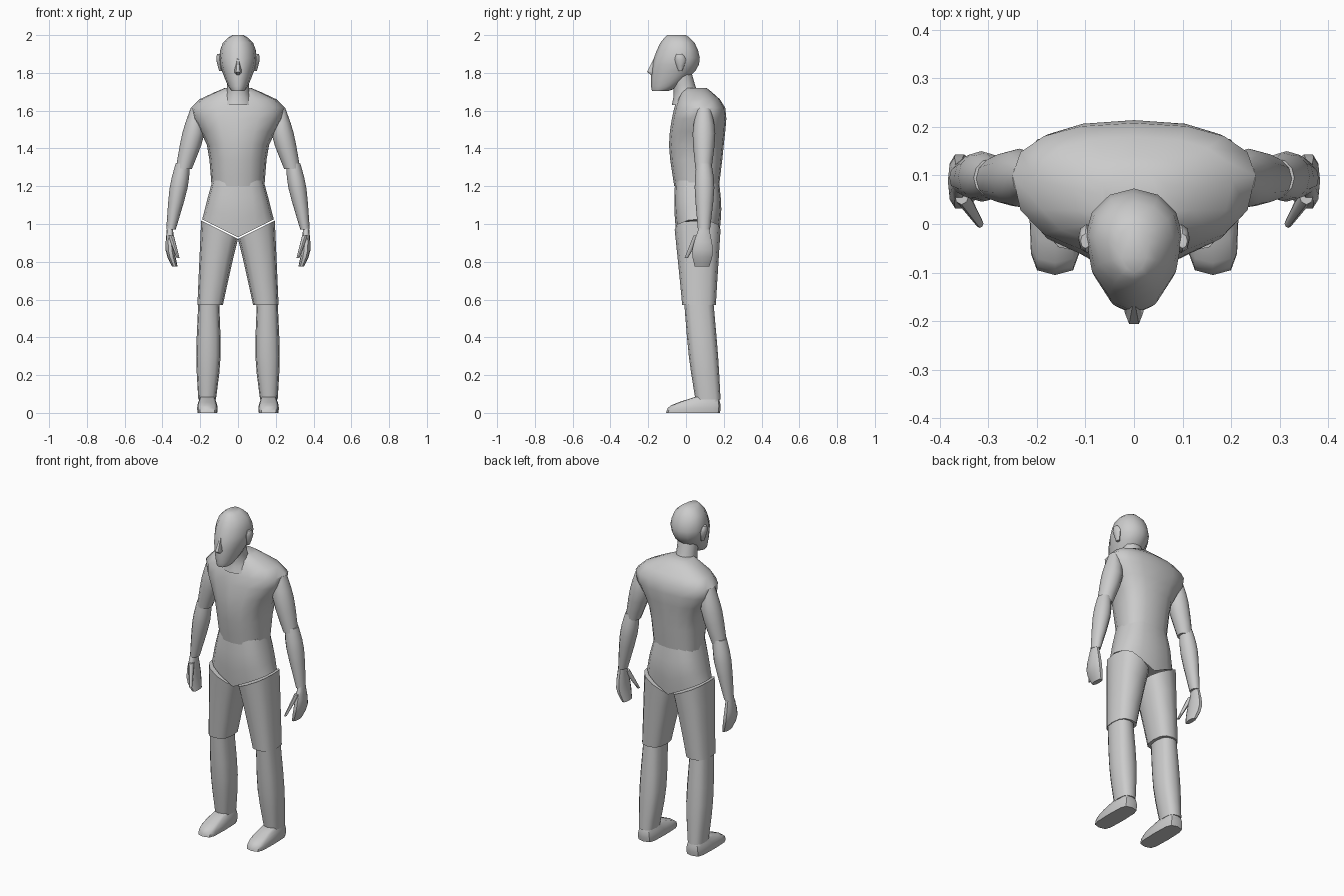
import bpy
import bmesh
from math import cos, sin, pi, radians, copysign

old = bpy.data.objects.get("Cube")
if old:
    bpy.data.objects.remove(old)

GREY = (0.6, 0.6, 0.6, 1)
grey = bpy.data.materials.new("plain grey")
grey.use_nodes = True
grey.diffuse_color = GREY
grey.node_tree.nodes["Principled BSDF"].inputs["Base Color"].default_value = GREY


def signed_power(value, power):
    return copysign(abs(value) ** power, value)


def spline(before, start, end, after, t):
    """One coordinate of a smooth curve running through the stations."""
    slope_in, slope_out = (end - before) / 2, (after - start) / 2
    rise = end - start
    return (start + slope_in * t + (3 * rise - 2 * slope_in - slope_out) * t ** 2
            + (slope_in + slope_out - 2 * rise) * t ** 3)


def resample(stations, steps):
    padded = [stations[0], *stations, stations[-1]]
    rings = []
    for group in zip(padded, padded[1:], padded[2:], padded[3:]):
        for step in range(steps):
            rings.append([spline(*values, step / steps) for values in zip(*group)])
    return rings + [stations[-1]]


def no_lift(along, x):
    return 0


def add_body_part(name, stations, sides=12, power=1, middle=0.5, steps=3,
                  paired=False, lift=no_lift):
    """Skin stations of (z, inner x, outer x, front y, back y) with rounded rings."""
    bm = bmesh.new()
    rings = resample(stations, steps)
    loops = []
    for index, (z, inner, outer, front, back) in enumerate(rings):
        along = index / (len(rings) - 1)
        widest = front + (back - front) * middle
        loop = []
        for side in range(sides):
            angle = 2 * pi * side / sides
            across = signed_power(cos(angle), power)
            depth = signed_power(sin(angle), power)
            x = (inner + outer + (outer - inner) * across) / 2
            y = widest + depth * (back - widest if depth > 0 else widest - front)
            loop.append(bm.verts.new((x, y, z + lift(along, x))))
        loops.append(loop)
    for lower, upper in zip(loops, loops[1:]):
        for side in range(sides):
            after = (side + 1) % sides
            bm.faces.new((lower[side], lower[after], upper[after], upper[side]))
    bm.faces.new(loops[0])
    bm.faces.new(loops[-1])
    bmesh.ops.recalc_face_normals(bm, faces=bm.faces)
    mesh = bpy.data.meshes.new(name)
    bm.to_mesh(mesh)
    bm.free()
    mesh.materials.append(grey)
    part = bpy.data.objects.new(name, mesh)
    bpy.context.collection.objects.link(part)
    if paired:
        part.modifiers.new("mirror", "MIRROR")
    bpy.ops.object.select_all(action="DESELECT")
    part.select_set(True)
    bpy.context.view_layer.objects.active = part
    bpy.ops.object.shade_smooth_by_angle(angle=radians(50))


def add_central_part(name, stations, **options):
    """The same from stations of (z, half width, front y, back y) about the middle."""
    full = [(z, -half, half, front, back) for z, half, front, back in stations]
    add_body_part(name, full, **options)


# Head, nose, neck and ears
add_central_part("head", [
    (1.705, .035, -.18, -.09), (1.73, .052, -.185, -.04), (1.81, .085, -.185, .05),
    (1.88, .1, -.17, .073), (1.96, .08, -.135, .045), (2, .03, -.1, 0)],
    middle=.6, steps=2)
add_central_part("nose", [
    (1.79, .012, -.19, -.15), (1.805, .02, -.21, -.15), (1.88, .006, -.17, -.15)],
    sides=6, steps=1)
add_central_part("neck", [
    (1.63, .09, -.075, .1), (1.7, .06, -.065, .06), (1.8, .06, -.08, .03)])
add_body_part("ear", [
    (1.81, .08, .1, -.04, -.02), (1.87, .08, .115, -.06, 0), (1.9, .09, .11, -.05, -.02)],
    sides=8, steps=2, paired=True)

# Chest and shoulders
add_central_part("chest", [
    (1.2, .14, -.062, .175), (1.42, .165, -.09, .2),
    (1.615, .25, -.062, .208), (1.72, .07, -.015, .11)],
    sides=16, power=.85, middle=.6)

# Pelvis, its lower edge rising outwards
add_central_part("pelvis", [
    (.93, .19, -.05, .175), (1.08, .165, -.062, .187), (1.23, .135, -.058, .175)],
    sides=16, power=.75, lift=lambda along, x: abs(x) * (1 - along) / 2)

# Legs, the thigh tops following the pelvis edge
add_body_part("thigh", [
    (.57, .08, .215, -.02, .158), (.97, 0, .195, -.06, .183)],
    power=.75, paired=True, lift=lambda along, x: (x - .1) * along / 2)
add_body_part("shin", [
    (.07, .117, .21, .05, .183), (.3, .092, .221, .015, .17), (.59, .1, .21, -.01, .145)],
    power=.75, paired=True)
add_body_part("foot", [
    (0, .11, .215, -.105, .18), (.04, .11, .215, -.08, .183), (.085, .125, .2, .05, .172)],
    power=.5, paired=True)

# Arms
add_body_part("upper_arm", [
    (1.29, .245, .33, .05, .135), (1.48, .177, .295, .035, .155), (1.615, .2, .25, .06, .13)],
    paired=True)
add_body_part("forearm", [
    (.97, .33, .38, .063, .127), (1.19, .267, .362, .046, .15), (1.32, .255, .33, .055, .135)],
    paired=True)

# Hands and thumbs
add_body_part("hand", [
    (.775, .32, .35, .045, .125), (.86, .335, .383, .03, .145), (.99, .345, .375, .07, .12)],
    sides=10, power=.8, paired=True)
add_body_part("thumb", [
    (.82, .31, .325, -.008, .01), (.94, .34, .37, .04, .08)],
    sides=8, steps=2, paired=True)
